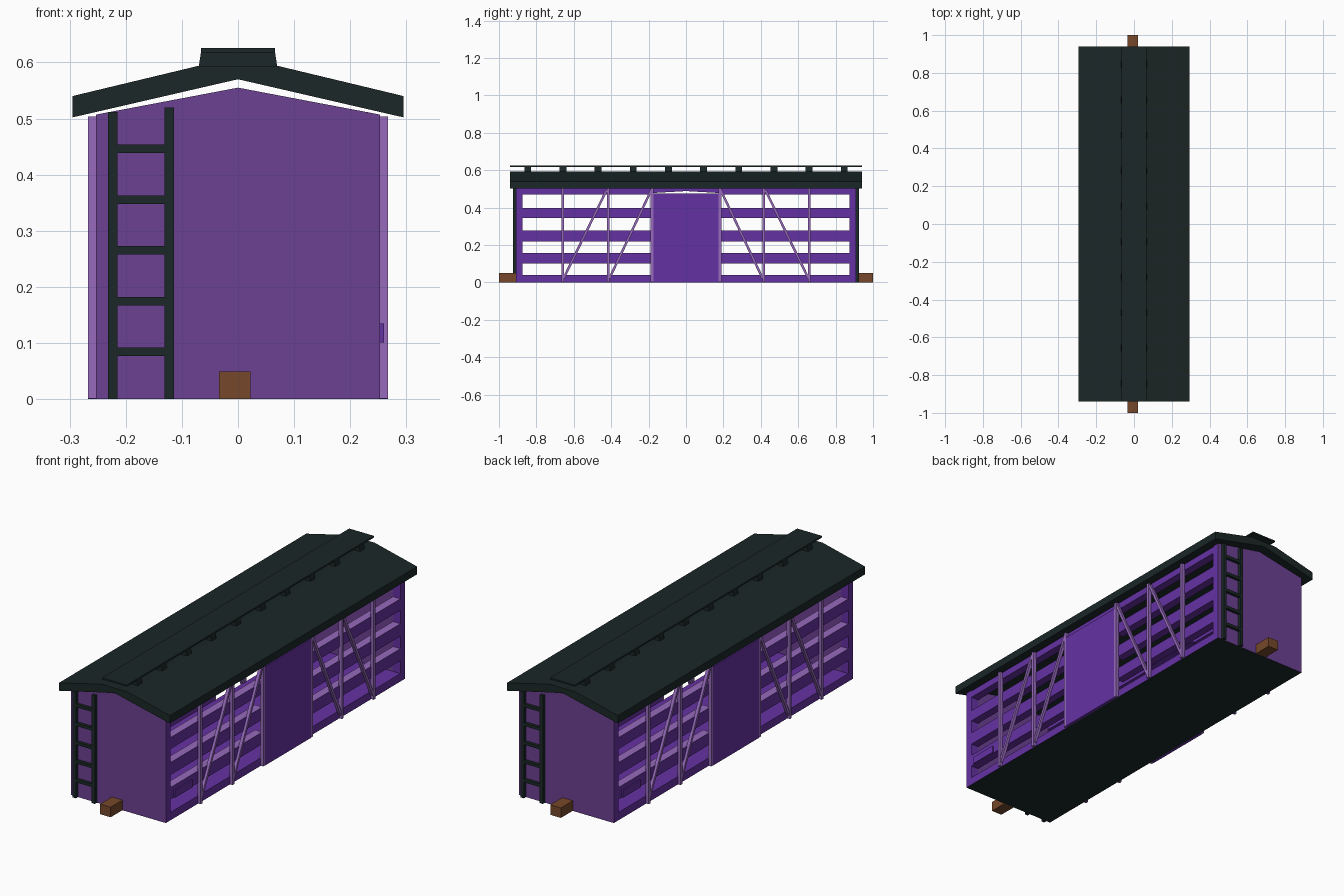
import bpy
import bmesh
from mathutils import Vector

cube = bpy.data.objects.get("Cube")
if cube:
    bpy.data.objects.remove(cube, do_unlink=True)


def material(name, rgb):
    m = bpy.data.materials.new(name)
    m.use_nodes = True
    colour = (*rgb, 1)
    m.diffuse_color = colour
    m.node_tree.nodes["Principled BSDF"].inputs["Base Color"].default_value = colour
    return m


PURPLE = material("purple", (0.13, 0.031, 0.37))
DUSK = material("dusky purple", (0.15, 0.053, 0.29))
LILAC = material("lilac", (0.31, 0.145, 0.51))
DARK = material("dark slate", (0.011, 0.02, 0.02))
BROWN = material("brown", (0.18, 0.064, 0.023))


def finish(name, bm, *mats, rule=None):
    """Turn a bmesh into an object; rule picks a material slot per face."""
    bmesh.ops.recalc_face_normals(bm, faces=bm.faces)
    bm.normal_update()
    if rule:
        for f in bm.faces:
            f.material_index = rule(f)
    me = bpy.data.meshes.new(name)
    bm.to_mesh(me)
    bm.free()
    for m in mats:
        me.materials.append(m)
    ob = bpy.data.objects.new(name, me)
    bpy.context.collection.objects.link(ob)
    return ob


def add_box(bm, lo, hi):
    geom = bmesh.ops.create_cube(bm, size=1)
    lo, hi = Vector(lo), Vector(hi)
    for v in geom["verts"]:
        v.co = (lo + hi) / 2 + v.co * (hi - lo)


def box(name, lo, hi, *mats, rule=None):
    bm = bmesh.new()
    add_box(bm, lo, hi)
    return finish(name, bm, *mats, rule=rule)


def add_prism(bm, pts, axis, a, b):
    """Extrude a 2D outline along x (pts are y, z) or along y (pts are x, z)."""
    def place(p, d):
        return (d, p[0], p[1]) if axis == "x" else (p[0], d, p[1])
    face = bm.faces.new([bm.verts.new(place(p, a)) for p in pts])
    ext = bmesh.ops.extrude_face_region(bm, geom=[face])
    shift = Vector(place((0, 0), b - a))
    for g in ext["geom"]:
        if isinstance(g, bmesh.types.BMVert):
            g.co += shift


def prism(name, pts, axis, a, b, *mats, rule=None):
    bm = bmesh.new()
    add_prism(bm, pts, axis, a, b)
    return finish(name, bm, *mats, rule=rule)


W, L, DOOR = 0.253, 0.91, 0.175      # half width, half length, half door width
INNER = W - 0.04                     # inside face of the slatted walls
OUTER = 0.267                        # outside face of the doors and bracing
SILL = 0.038                         # top of the floor


def span(s, a, b):
    return min(s * a, s * b), max(s * a, s * b)


def floor_colour(f):
    if f.normal.z < -0.5:
        return 1
    return 2 if abs(f.normal.y) > 0.5 else 0


# Floor: dark underneath, purple above, ends matching the end walls
box("floor", (-W, -L, 0), (W, L, SILL), PURPLE, DARK, DUSK, rule=floor_colour)

# Roof slab with a flat crown, walkway and its supports
prism("roof", [(-0.295, 0.502), (0, 0.57), (0.295, 0.502), (0.295, 0.54),
               (0.07, 0.594), (-0.07, 0.594), (-0.295, 0.54)],
      "y", -0.94, 0.94, DARK)
box("roof_walkway", (-0.066, -0.94, 0.618), (0.066, 0.94, 0.626), DARK)
bm = bmesh.new()
for i in range(10):
    y = -0.846 + 0.188 * i
    add_prism(bm, [(-0.07, 0.592), (0.07, 0.592), (0.066, 0.618), (-0.066, 0.618)],
              "y", y - 0.018, y + 0.018)
finish("walkway_supports", bm, DARK)

# Long sides: slats, corner posts, header, door and bracing
for s, side in ((1, "left"), (-1, "right")):
    x0, x1 = span(s, INNER, W)
    bm = bmesh.new()
    for e in (1, -1):
        y0, y1 = span(e, DOOR, 0.874)
        for z0, z1 in ((0.10, 0.158), (0.218, 0.278), (0.343, 0.398), (0.469, 0.503)):
            add_box(bm, (x0, y0, z0), (x1, y1, z1))
    finish(side + "_slats", bm, PURPLE, LILAC,
           rule=lambda f: 1 if f.normal.z > 0.9 else 0)

    bm = bmesh.new()
    for e in (1, -1):
        y0, y1 = span(e, 0.874, L - 0.004)
        add_box(bm, (x0, y0, SILL), (x1, y1, 0.503))
    finish(side + "_corner_posts", bm, PURPLE)

    prism(side + "_door_header",
          [(-DOOR, 0.478), (0, 0.488), (DOOR, 0.478), (DOOR, 0.503), (-DOOR, 0.503)],
          "x", x0, x1, PURPLE)

    d0, d1 = span(s, W, OUTER)
    box(side + "_door", (d0, -DOOR, 0), (d1, DOOR, 0.475), PURPLE)

    b0, b1 = span(s, W - 0.003, OUTER)
    h = 0.007
    bm = bmesh.new()
    for e in (1, -1):
        for y in (0.182, 0.416, 0.658):
            add_box(bm, (b0, e * y - h, 0.001), (b1, e * y + h, 0.504))
    finish(side + "_upright_braces", bm, LILAC)

    b0, b1 = span(s, W - 0.003, OUTER - 0.002)
    bm = bmesh.new()
    for e in (1, -1):
        for low, high in ((0.655, 0.424), (0.41, 0.185)):
            add_prism(bm, [(e * low - h, 0.02), (e * low + h, 0.02),
                           (e * high + h, 0.495), (e * high - h, 0.495)],
                      "x", b0, b1)
    finish(side + "_diagonal_braces", bm, LILAC)

    # Small card board near one corner
    c0, c1 = span(s, W - 0.01, 0.26)
    y0, y1 = span(-s, 0.715, 0.852)
    box(side + "_card_board", (c0, y0, 0.1005), (c1, y1, 0.135), PURPLE)

# Ends: gabled wall, ladder and coupler
for e, end in ((-1, "front"), (1, "back")):
    y0, y1 = span(e, L - 0.035, L)
    prism(end + "_wall", [(-W, SILL), (W, SILL), (W, 0.507), (0, 0.555), (-W, 0.507)],
          "y", y0, y1, DUSK, PURPLE,
          rule=lambda f: 1 if abs(f.normal.x) > 0.9 else 0)

    y0, y1 = span(e, L, 0.926)
    bm = bmesh.new()
    for a, b, top in ((0.232, 0.215, 0.512), (0.131, 0.114, 0.52)):
        xa, xb = span(e, a, b)
        add_box(bm, (xa, y0, 0), (xb, y1, top))
    xa, xb = span(e, 0.12, 0.225)
    for i in range(5):
        z = 0.084 + 0.0905 * i
        add_box(bm, (xa, y0 + 0.001, z - 0.0075), (xb, y1 - 0.001, z + 0.0075))
    finish(end + "_ladder", bm, DARK)

    y0, y1 = span(e, L - 0.005, 1.0)
    box(end + "_coupler", (-0.034, y0, 0.0005), (0.022, y1, 0.049), BROWN)
